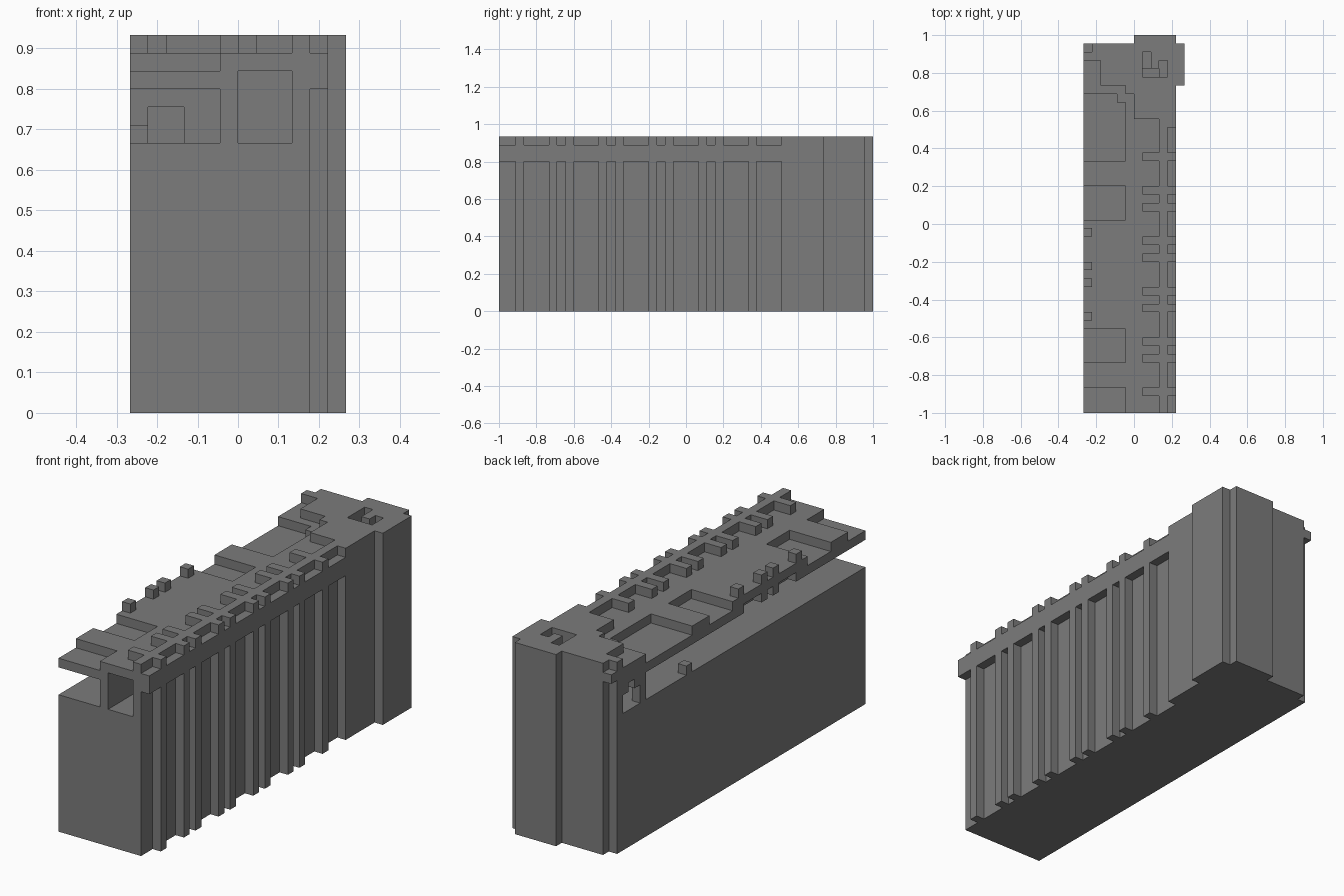
import bpy, bmesh

U = 2 / 45  # size of one grid cell

cube = bpy.data.objects.get("Cube")
if cube:
    bpy.data.objects.remove(cube, do_unlink=True)

stone = bpy.data.materials.new("grey_stone")
stone.use_nodes = True
stone.diffuse_color = (0.2, 0.2, 0.2, 1)
bsdf = stone.node_tree.nodes["Principled BSDF"]
bsdf.inputs["Base Color"].default_value = (0.2, 0.2, 0.2, 1)
bsdf.inputs["Roughness"].default_value = 0.9


def add_prism(bm, outline, z0, z1):
    """Extrude a plan outline (in grid cells) from z0 to z1."""
    verts = [bm.verts.new(((x - 6) * U, (y - 22.5) * U, z0 * U)) for x, y in outline]
    face = bm.faces.new(verts)
    up = bmesh.ops.extrude_face_region(bm, geom=[face])["geom"]
    bmesh.ops.translate(bm, vec=(0, 0, (z1 - z0) * U),
                        verts=[g for g in up if isinstance(g, bmesh.types.BMVert)])


def rect(x0, x1, y0, y1):
    return [(x0, y0), (x1, y0), (x1, y1), (x0, y1)]


def build(name, prisms):
    bm = bmesh.new()
    for outline, z0, z1 in prisms:
        add_prism(bm, outline, z0, z1)
    bmesh.ops.recalc_face_normals(bm, faces=bm.faces[:])
    mesh = bpy.data.meshes.new(name)
    bm.to_mesh(mesh)
    bm.free()
    mesh.materials.append(stone)
    obj = bpy.data.objects.new(name, mesh)
    bpy.context.scene.collection.objects.link(obj)
    return obj


def cut(target, cutters):
    for c in cutters:
        mod = target.modifiers.new(c.name, "BOOLEAN")
        mod.operation = "DIFFERENCE"
        mod.solver = "EXACT"
        mod.object = c


# Shared outline of the stepped rear end
rear = [(11, 34), (11, 39), (12, 39), (12, 44), (11, 44), (11, 45), (6, 45),
        (6, 44), (1, 44), (1, 43), (0, 43)]

# Main body and rear tower
build("base_block", [([(0, 0), (10, 0), (10, 34)] + rear, 0, 15)])
tower = build("rear_tower", [([(0, 38), (9, 38), (9, 34)] + rear, 15, 20)])
build("corner_block", [(rect(0, 1, 43, 44), 19, 20)])

# Walls of the covered passage, and the band over the ribs
build("passage_walls", [(rect(5, 6, 0, 38), 15, 18), (rect(9, 10, 0, 34), 15, 20)])
build("side_band", [(rect(10, 11, 0, 34), 18, 20)])

# Lower deck layer with notches along its open edge
soffit = [(0, 0), (6, 0), (6, 38), (0, 38)]
for a, b in ((18, 21), (16, 17), (12, 15)):
    soffit += [(0, b), (1, b), (1, a), (0, a)]
build("lower_deck", [(soffit, 18, 19)])

# Upper deck layer with wide recesses
build("upper_deck", [([(0, 3), (5, 3), (5, 0), (9, 0), (9, 38), (4, 38), (4, 37), (5, 37),
                       (5, 30), (0, 30), (0, 27), (5, 27), (5, 23), (0, 23),
                       (0, 10), (5, 10), (5, 6), (0, 6)], 19, 20)])

# Raised roof joined to the long parapet
roof = build("roof_and_parapet", [([(0, 42), (2, 42), (2, 39), (5, 39), (5, 38), (6, 38),
                                    (6, 35), (9, 35), (9, 0), (10, 0), (10, 34)] + rear, 20, 21)])

# Ribs, merlons and inner tabs repeat at the same stations
stations = [s + d for s in range(2, 31, 6) for d in (0, 4)]
build("side_ribs", [(rect(10, 11, s, s + 1), 0, 18) for s in stations if s < 31])
build("merlons", [(rect(10, 11, s, s + 1), 20, 21) for s in stations if s < 31])
build("parapet_tabs", [(rect(7, 9, s, s + 1), 20, 21) for s in stations if s < 31])

# Small cubes on the open edge and on the ledge below
build("edge_cubes", [(rect(0, 1, s, s + 1), 20, 21) for s in (11, 15, 17, 21)])
build("ledge_cube", [(rect(0, 1, 30, 31), 15, 16)])

# Stepped stair pit in the roof, tower room with doorway
pit = [build("pit_cutter_high", [(rect(9, 10, 40, 42), 20, 22)]),
       build("pit_cutter_middle", [(rect(7, 9, 40, 41), 19, 22)]),
       build("pit_cutter_low", [(rect(7, 8, 41, 43), 18, 22)])]
room = [build("room_cutter", [(rect(-1, 4, 39, 42), 15, 17)]),
        build("arch_cutter", [(rect(-1, 1, 40, 41), 15, 18)]),
        build("door_cutter", [(rect(1, 3, 37, 40), 15, 17)])]
cut(roof, pit)
cut(tower, pit + room)
for c in pit + room:
    c.hide_render = True
    c.display_type = "WIRE"
    c.hide_set(True)
